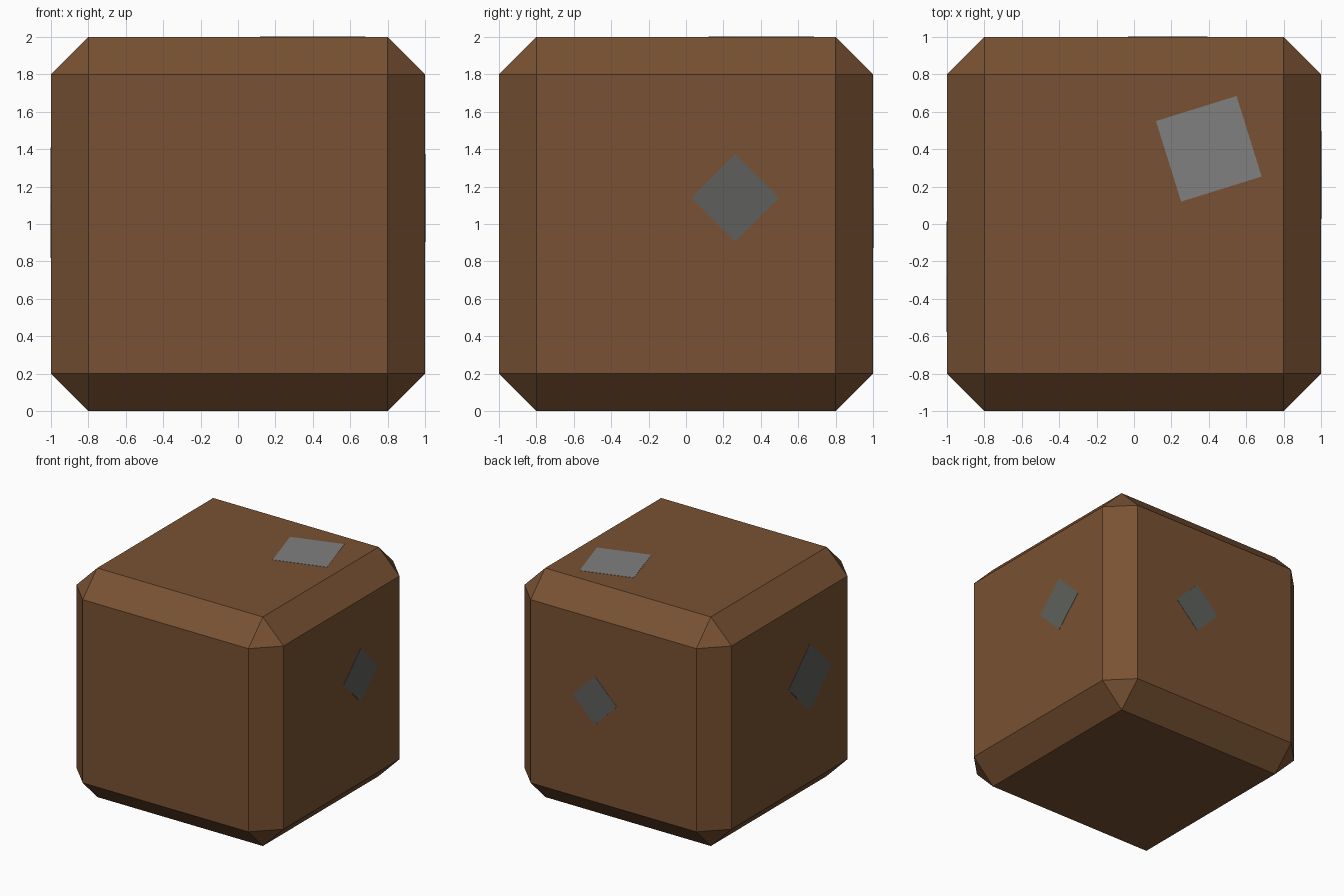
import bpy, bmesh
from math import radians
from mathutils import Matrix, Vector

if "Cube" in bpy.data.objects:
    bpy.data.objects.remove(bpy.data.objects["Cube"])


def material(name, rgb):
    m = bpy.data.materials.new(name)
    m.diffuse_color = (*rgb, 1)
    m.use_nodes = True
    m.node_tree.nodes["Principled BSDF"].inputs["Base Color"].default_value = m.diffuse_color
    return m


def make_object(name, bm, mat):
    mesh = bpy.data.meshes.new(name)
    bm.to_mesh(mesh)
    bm.free()
    mesh.materials.append(mat)
    obj = bpy.data.objects.new(name, mesh)
    bpy.context.collection.objects.link(obj)
    return obj


brown = material("brown", (0.19, 0.083, 0.033))
grey = material("light grey", (0.215, 0.215, 0.215))
dark_grey = material("dark grey", (0.112, 0.118, 0.107))

# Chamfered block
bm = bmesh.new()
bmesh.ops.create_cube(bm, size=2, matrix=Matrix.Translation((0, 0, 1)))
bmesh.ops.bevel(bm, geom=bm.edges[:], offset=0.2, offset_type='OFFSET',
                segments=1, affect='EDGES', clamp_overlap=True)
make_object("block", bm, brown)


# Thin square plates lying on the block's faces
def plate(name, center, normal, radius, turn, mat):
    thick = 0.004
    n = Vector(normal)
    rot = n.to_track_quat('Z', 'Y').to_matrix().to_4x4()
    bm = bmesh.new()
    bmesh.ops.create_cone(
        bm, cap_ends=True, segments=4, radius1=radius, radius2=radius, depth=thick,
        matrix=Matrix.Translation(center) @ rot @ Matrix.Rotation(radians(turn), 4, 'Z'))
    make_object(name, bm, mat)


plate("top_patch", (0.40, 0.402, 2), (0, 0, 1), 0.319, 62.3, grey)
plate("right_patch", (1, 0.263, 1.14), (1, 0, 0), 0.235, 0, dark_grey)
plate("back_patch", (0.18, 1, 1.085), (0, 1, 0), 0.212, 0, dark_grey)
plate("left_patch", (-1, -0.282, 1.113), (-1, 0, 0), 0.295, 0, dark_grey)
